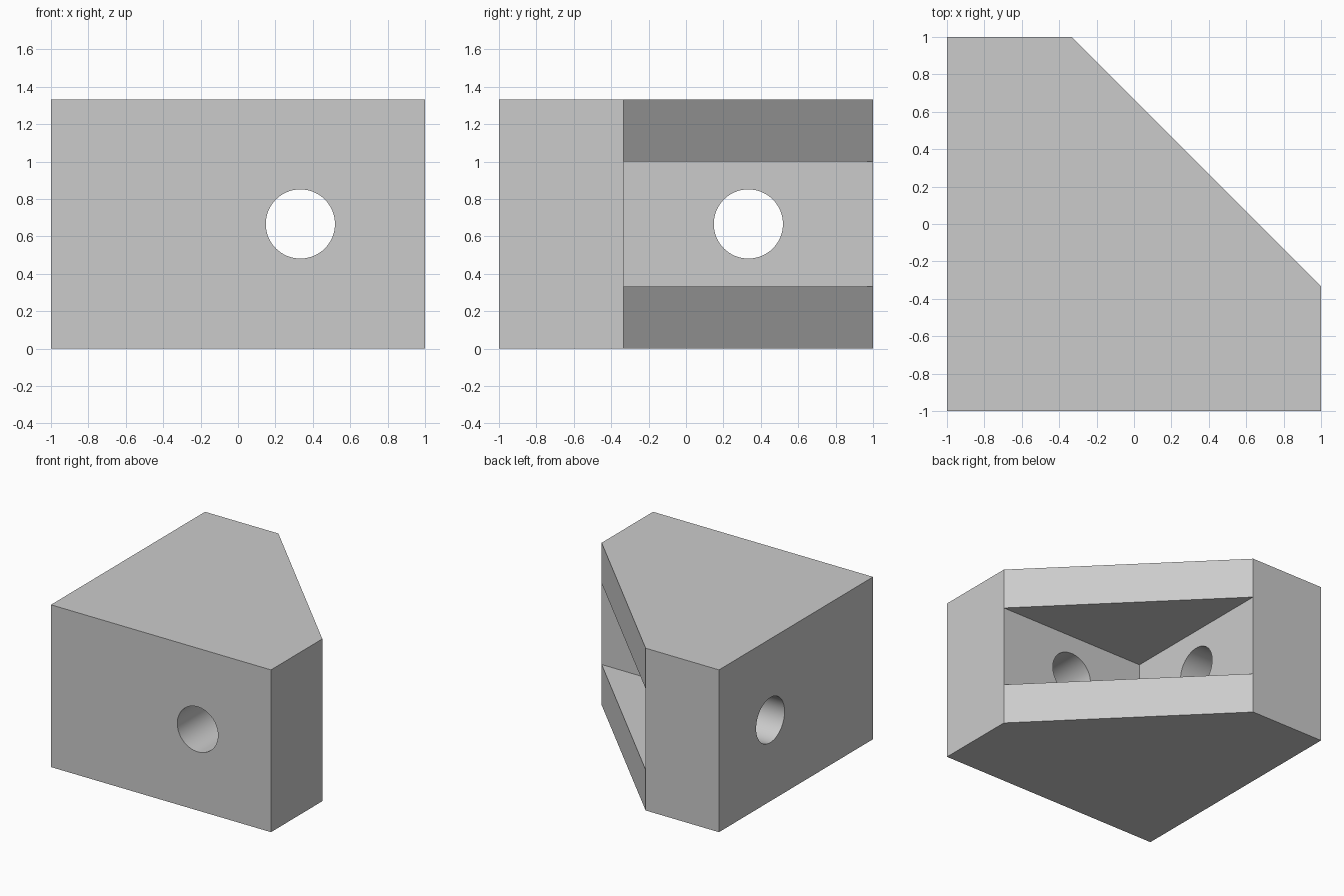
import bpy
import bmesh
from math import pi, radians
from mathutils import Matrix, Vector

if "Cube" in bpy.data.objects:
    bpy.data.objects.remove(bpy.data.objects["Cube"])

T = 1 / 3          # the block is laid out in thirds
MID = 2 * T        # half the height
HOLE_RADIUS = 0.185

grey = bpy.data.materials.new("plain_grey")
grey.use_nodes = True
colour = (0.6, 0.6, 0.6, 1)
grey.diffuse_color = colour
grey.node_tree.nodes["Principled BSDF"].inputs["Base Color"].default_value = colour


def add_object(name, bm):
    bmesh.ops.recalc_face_normals(bm, faces=bm.faces)
    mesh = bpy.data.meshes.new(name)
    bm.to_mesh(mesh)
    bm.free()
    mesh.materials.append(grey)
    obj = bpy.data.objects.new(name, mesh)
    bpy.context.collection.objects.link(obj)
    return obj


def prism(name, outline, bottom, top):
    bm = bmesh.new()
    face = bm.faces.new([bm.verts.new((x, y, bottom)) for x, y in outline])
    side = bmesh.ops.extrude_face_region(bm, geom=[face])["geom"]
    verts = [v for v in side if isinstance(v, bmesh.types.BMVert)]
    bmesh.ops.translate(bm, verts=verts, vec=(0, 0, top - bottom))
    return add_object(name, bm)


def drill(name, centre, axis):
    bm = bmesh.new()
    turn = Matrix.Rotation(pi / 2, 4, axis)
    bmesh.ops.create_cone(bm, cap_ends=True, segments=64, radius1=HOLE_RADIUS,
                          radius2=HOLE_RADIUS, depth=1,
                          matrix=Matrix.Translation(Vector(centre)) @ turn)
    return add_object(name, bm)


# Corner block with one chamfered vertical edge
block = prism("corner_block",
              [(-1, -1), (1, -1), (1, -T), (-T, 1), (-1, 1)], 0, 4 * T)

# Square-cornered pocket in the chamfer, and a bolt hole through each wall
cutters = [
    prism("pocket_cutter", [(-T, -T), (1.5, -T), (1.5, 1.5), (-T, 1.5)], T, 1),
    drill("front_hole_cutter", (T, -MID, MID), 'X'),
    drill("side_hole_cutter", (-MID, T, MID), 'Y'),
]

bpy.ops.object.select_all(action='DESELECT')
bpy.context.view_layer.objects.active = block
block.select_set(True)
for cutter in cutters:
    cut = block.modifiers.new(cutter.name, 'BOOLEAN')
    cut.operation = 'DIFFERENCE'
    cut.solver = 'EXACT'
    cut.object = cutter
    bpy.ops.object.modifier_apply(modifier=cut.name)
    bpy.data.objects.remove(cutter)

# Smooth bores, crisp edges everywhere else
bpy.ops.object.shade_smooth_by_angle(angle=radians(30))
